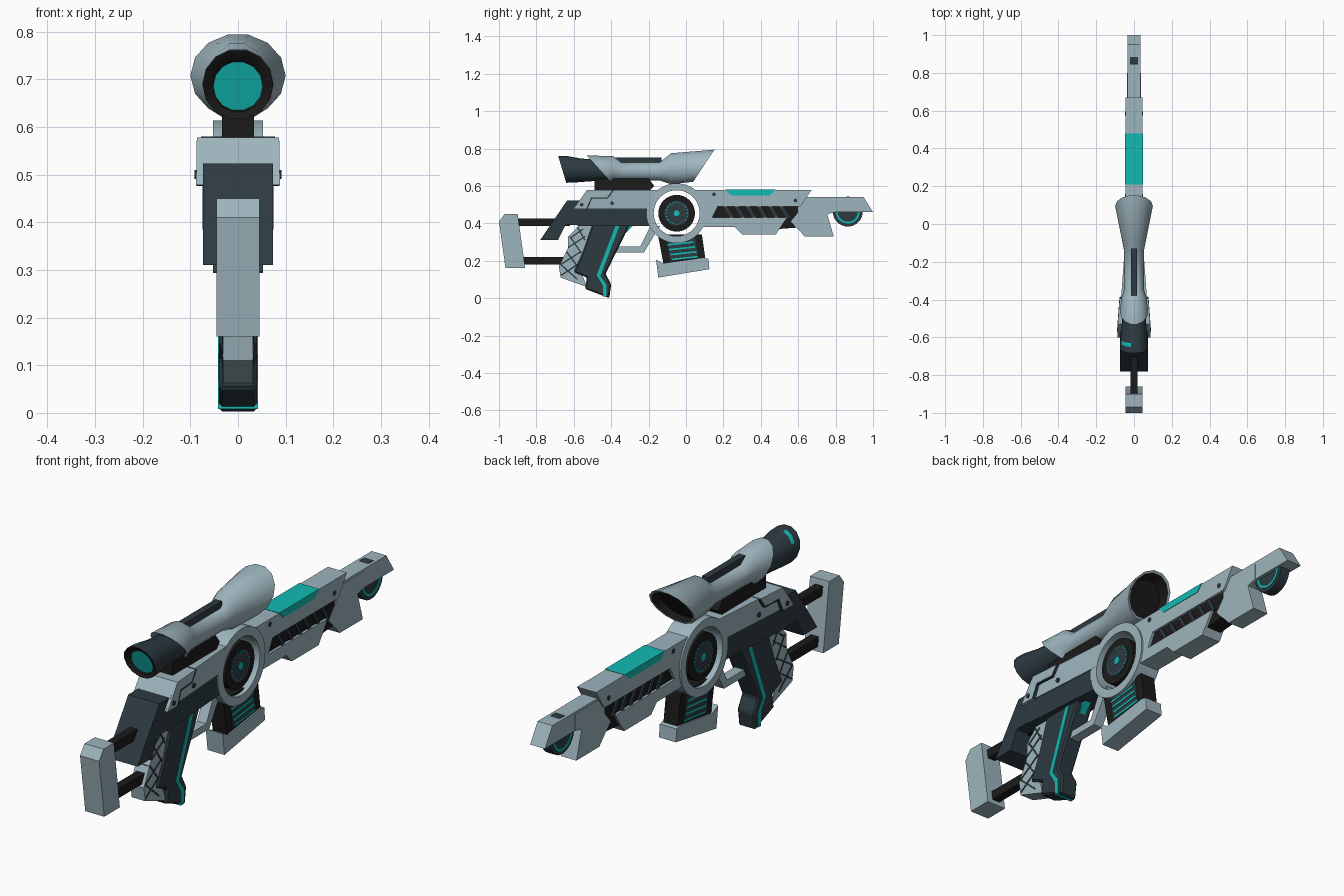
import bpy, bmesh
from math import sin, cos, pi, radians
from mathutils import Vector

cube = bpy.data.objects.get("Cube")
if cube:
    bpy.data.objects.remove(cube, do_unlink=True)


def material(name, r, g, b):
    m = bpy.data.materials.new(name)
    m.use_nodes = True
    m.diffuse_color = (r, g, b, 1)
    m.node_tree.nodes["Principled BSDF"].inputs["Base Color"].default_value = (r, g, b, 1)
    return m


LIGHT = material("pale blue grey", .34, .46, .51)
DARK = material("dark slate", .026, .043, .053)
BLACK = material("near black", .012, .011, .011)
TEAL = material("teal", .006, .49, .45)


def finish(name, bm, mats, smooth=False):
    bmesh.ops.recalc_face_normals(bm, faces=bm.faces)
    me = bpy.data.meshes.new(name)
    bm.to_mesh(me)
    bm.free()
    for m in mats:
        me.materials.append(m)
    ob = bpy.data.objects.new(name, me)
    bpy.context.collection.objects.link(ob)
    if smooth:
        bpy.ops.object.select_all(action='DESELECT')
        ob.select_set(True)
        bpy.context.view_layer.objects.active = ob
        bpy.ops.object.shade_smooth_by_angle(angle=radians(35))
    return ob


def prism(name, polys, w, mat, bevel=0, smooth=False):
    """Side profiles (y, z) extruded across x; w is a half width or a function of y."""
    if not isinstance(polys[0][0], (tuple, list)):
        polys = [polys]
    bm = bmesh.new()
    for pts in polys:
        sides = []
        for s in (-1, 1):
            sides.append([bm.verts.new((s * (w(y) if callable(w) else w), y, z)) for y, z in pts])
            bm.faces.new(sides[-1])
        a, b = sides
        for i in range(len(pts)):
            j = (i + 1) % len(pts)
            bm.faces.new((a[i], a[j], b[j], b[i]))
    ob = finish(name, bm, [mat], smooth)
    if bevel:
        mod = ob.modifiers.new("bevel", 'BEVEL')
        mod.width, mod.segments = bevel, 1
    return ob


def band(path, t):
    """Polygon of thickness t that follows a (y, z) path."""
    p = [Vector(q) for q in path]
    left, right = [], []
    for i, q in enumerate(p):
        d = (p[min(i + 1, len(p) - 1)] - p[max(i - 1, 0)]).normalized()
        n = Vector((-d.y, d.x)) * t / 2
        left.append(tuple(q + n))
        right.append(tuple(q - n))
    return left + right[::-1]


def circle(y, z, r, n=32):
    return [(y + r * cos(2 * pi * i / n), z + r * sin(2 * pi * i / n)) for i in range(n)]


def hoop(name, y, z, r_in, r_out, w, mat, n=40):
    """Ring lying around the x axis."""
    bm = bmesh.new()
    loops = [[bm.verts.new((x, a, b)) for a, b in circle(y, z, r, n)]
             for x, r in ((-w, r_in), (-w, r_out), (w, r_out), (w, r_in))]
    for k in range(4):
        a, b = loops[k], loops[(k + 1) % 4]
        for i in range(n):
            j = (i + 1) % n
            bm.faces.new((a[i], a[j], b[j], b[i]))
    return finish(name, bm, [mat], True)


def tube(name, rings, mats, rule, n=14):
    """Loft along y; rings are (y, x radius, z radius, centre z, slant). Ends are capped."""
    bm = bmesh.new()
    loops = []
    for y, rx, rz, zc, slant in rings:
        loops.append([bm.verts.new((rx * cos(2 * pi * i / n), y + slant * rz * sin(2 * pi * i / n),
                                    zc + rz * sin(2 * pi * i / n))) for i in range(n)])
    for k in range(len(loops) - 1):
        for i in range(n):
            j = (i + 1) % n
            f = bm.faces.new((loops[k][i], loops[k][j], loops[k + 1][j], loops[k + 1][i]))
            f.material_index = rule(k, i)
    for k, loop in ((-1, loops[0]), (len(loops), loops[-1])):
        bm.faces.new(loop).material_index = rule(k, 0)
    return finish(name, bm, mats, True)


def body_width(y):
    t = min(max((y + .55) / .4, 0), 1)
    return .08 - .03 * t


# Butt and its two rods
prism("butt_plate", [(-1, .41), (-.97, .45), (-.9, .45), (-.86, .16), (-.965, .16)], .045, LIGHT)
prism("stock_rods", [[(-.9, z), (end, z), (end, z + .04), (-.9, z + .04)]
                     for z, end in ((.385, -.62), (.18, -.58))], .018, BLACK)

# Rear body
prism("stock_block", [(-.78, .31), (-.635, .523), (-.56, .523), (-.56, .39), (-.645, .39), (-.685, .31)],
      .073, DARK)
prism("lower_receiver", [(-.58, .385), (-.58, .49), (-.18, .49), (-.18, .454), (-.17, .385)],
      lambda y: body_width(y) - .006, DARK)
prism("upper_receiver", [(-.6, .48), (-.53, .577), (-.14, .577), (-.17, .48)], body_width, LIGHT)
step = [(-.53, .478), (-.505, .535), (-.42, .535), (-.39, .578)]
prism("rear_panel", [(-.6, .478), (-.53, .578)] + step[::-1], lambda y: body_width(y) + .008, LIGHT)
prism("panel_seam", band(step, .007), lambda y: body_width(y) + .009, DARK)

# Round hub: open ring with a disc in the middle
hoop("hub_ring", -.05, .454, .123, .16, .052, LIGHT)
prism("hub_disc", circle(-.05, .454, .098), .044, BLACK, smooth=True)
prism("hub_face", circle(-.05, .454, .066), .046, DARK, smooth=True)
prism("hub_dots", [circle(y, z, .004, 6) for y, z in circle(-.05, .454, .058, 20)], .048, TEAL)
prism("hub_centre", circle(-.05, .454, .016, 12), .048, TEAL)

# Fore body with slanted vents
prism("fore_body", [(.04, .577), (.67, .577), (.62, .5), (.61, .49), (.17, .49), (.14, .43), (.54, .43),
                    (.48, .34), (.3, .34), (.26, .38), (.07, .38), (.08, .454)], .045, LIGHT)
prism("vent_core", [(.1, .5), (.63, .5), (.63, .38), (.5, .37), (.1, .4)], .034, BLACK)
prism("vent_ribs", [[(y, .492), (y + .018, .492), (y + .055, .428), (y + .037, .428)]
                    for y in [.2 + .06 * i for i in range(6)]], .041, DARK)
prism("top_light", [(.21, .58), (.48, .58), (.45, .55), (.24, .55)], .047, TEAL)

# Muzzle, bracket and wheel
prism("muzzle", [(.6, .54), (.95, .54), (1, .46), (.6, .46)], .035, LIGHT)
prism("muzzle_bracket", [(.62, .53), (.8, .53), (.8, .46), (.755, .45), (.79, .33), (.635, .33), (.56, .41),
                         (.61, .47)], .036, LIGHT)
prism("muzzle_wheel", circle(.865, .463, .08), .022, DARK, smooth=True)
hoop("muzzle_wheel_light", .865, .463, .054, .064, .025, TEAL)

# Bolts
for i, (y, z) in enumerate(((-.558, .5), (-.395, .508), (.15, .555), (.585, .522))):
    w = body_width(y) + .011 if y < -.5 else body_width(y) + .003 if y < 0 else .048
    prism("bolt_%d" % (i + 1), circle(y, z, .01, 10), w, DARK)

# Trigger and guard
prism("trigger_guard", [(-.14, .385), (-.225, .245), (-.4, .245), (-.39, .275), (-.245, .275), (-.19, .385)],
      .022, LIGHT)
prism("trigger", [(-.34, .39), (-.28, .39), (-.37, .3)], .015, TEAL)

# Grip with a crosshatched back strap
prism("grip", [(-.5, .395), (-.3, .395), (-.43, .13), (-.4, .075), (-.41, 0), (-.54, .05), (-.53, .11),
               (-.6, .14), (-.55, .25)], .04, DARK, bevel=.007)
prism("grip_stripe", band([(-.365, .39), (-.468, .12), (-.435, .07), (-.435, .008)], .02), .042, TEAL)
prism("back_strap", [(-.57, .39), (-.48, .39), (-.56, .14), (-.53, .06), (-.67, .11), (-.68, .17),
                     (-.63, .27), (-.63, .33)], .032, LIGHT)
hatch = [(-.67, .12, -.58, .18), (-.67, .18, -.56, .25), (-.63, .27, -.54, .33), (-.62, .32, -.55, .37),
         (-.67, .18, -.58, .1), (-.64, .25, -.58, .17), (-.62, .33, -.56, .24), (-.58, .38, -.54, .31)]
prism("strap_hatch", [band([(a, b), (c, d)], .007) for a, b, c, d in hatch], .034, DARK)

# Magazine
prism("magazine", [(-.15, .34), (.085, .34), (.105, .2), (-.12, .18)], .034, BLACK)
prism("magazine_panel", [(-.1, .31), (.05, .32), (.065, .22), (-.085, .2)], .036, DARK)
prism("magazine_lights", [band([(-.1 + .008 * i, .285 - .026 * i), (.04 + .008 * i, .3 - .026 * i)], .009)
                          for i in range(4)], .038, TEAL)
prism("magazine_base", [(-.16, .205), (-.12, .185), (.095, .215), (.12, .21), (.125, .155), (-.148, .11)],
      .04, LIGHT)

# Scope
prism("scope_mount", [(-.49, .57), (-.2, .57), (-.17, .6), (-.2, .64), (-.49, .64)], .034, BLACK)
prism("scope_rail", [(-.38, .7), (-.38, .753), (-.13, .753), (-.13, .7)], .015, DARK)
tube("scope_body", [(-.455, .06, .06, .69, -.9), (-.465, .075, .075, .69, -.9), (-.39, .066, .066, .695, 0),
                    (-.345, .052, .05, .678, 0), (-.14, .053, .05, .678, 0), (-.08, .065, .085, .692, 0),
                    (.095, .1, .088, .708, .66), (.093, .09, .079, .708, .66), (.05, .084, .073, .706, .66)],
     [LIGHT, BLACK], lambda k, i: 1 if k >= 7 else 0)


def eyepiece_colour(k, i):
    if k == -1:
        return 2
    if k in (0, 1):
        return 1
    return 2 if k == 3 and i in (4, 5) else 0


tube("scope_eyepiece", [(-.645, .052, .052, .686, -.3), (-.652, .056, .056, .687, -.3),
                        (-.662, .074, .074, .689, -.3), (-.63, .073, .073, .689, -.3),
                        (-.61, .072, .072, .689, -.3), (-.53, .064, .062, .686, -.5),
                        (-.42, .058, .056, .684, -.6)],
     [DARK, BLACK, TEAL], eyepiece_colour)
